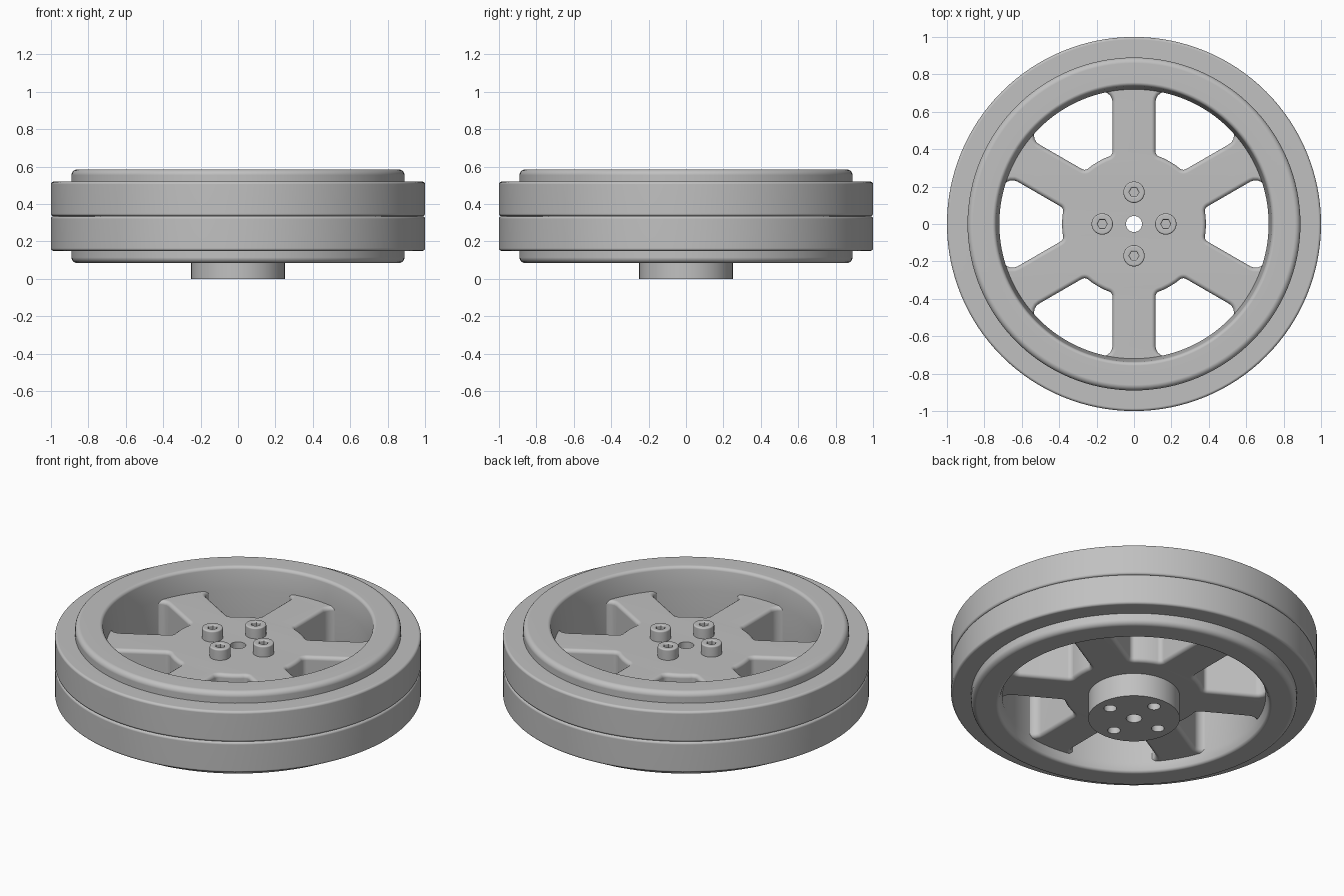
import bpy, bmesh
from math import sin, cos, asin, radians, tau
from mathutils import Vector

cube = bpy.data.objects.get("Cube")
if cube:
    bpy.data.objects.remove(cube, do_unlink=True)

SPOKES = 6
HALF_SPOKE = 0.115
PLATE_BOTTOM, PLATE_TOP = 0.14, 0.455
BOLT_CIRCLE = 0.17

grey = bpy.data.materials.new("light_grey")
grey.use_nodes = True
colour = (0.53, 0.53, 0.53, 1)
grey.diffuse_color = colour
grey.node_tree.nodes["Principled BSDF"].inputs["Base Color"].default_value = colour


def polar(radius, angle):
    return Vector((radius * cos(angle), radius * sin(angle)))


def circle(radius, sides, centre=(0, 0)):
    return [Vector(centre) + polar(radius, tau * i / sides) for i in range(sides)]


def rounded(corners, steps=5):
    """Closed outline from (point, radius) pairs, each corner a true arc."""
    out = []
    for i, (p, radius) in enumerate(corners):
        p = Vector(p)
        if not radius:
            out.append(p)
            continue
        a = (Vector(corners[i - 1][0]) - p).normalized()
        b = (Vector(corners[(i + 1) % len(corners)][0]) - p).normalized()
        half = a.angle(b) / 2
        reach = radius * cos(half) / sin(half)
        start, end = p + a * reach, p + b * reach
        for k in range(steps + 1):
            t = k / steps
            wa, wp, wb = (1 - t) ** 2, 2 * sin(half) * t * (1 - t), t * t
            out.append((start * wa + p * wp + end * wb) / (wa + wp + wb))
    return out


def finish(name, mesh):
    obj = bpy.data.objects.new(name, mesh)
    bpy.context.collection.objects.link(obj)
    mesh.materials.clear()
    mesh.materials.append(grey)
    for other in bpy.context.selected_objects:
        other.select_set(False)
    obj.select_set(True)
    bpy.context.view_layer.objects.active = obj
    bpy.ops.object.shade_smooth_by_angle(angle=radians(35))
    return obj


def keep_flats_flat(obj):
    mod = obj.modifiers.new("Flat caps", 'WEIGHTED_NORMAL')
    mod.keep_sharp = True


def lathe(name, outline, sides=128):
    """Spin a closed (radius, height) outline about z."""
    bm = bmesh.new()
    rings = [[bm.verts.new((*polar(p.x, tau * i / sides), p.y)) for p in outline]
             for i in range(sides)]
    count = len(outline)
    for i in range(sides):
        a, b = rings[i], rings[(i + 1) % sides]
        for j in range(count):
            k = (j + 1) % count
            bm.faces.new((a[j], b[j], b[k], a[k]))
    bmesh.ops.recalc_face_normals(bm, faces=bm.faces)
    mesh = bpy.data.meshes.new(name)
    bm.to_mesh(mesh)
    bm.free()
    obj = finish(name, mesh)
    keep_flats_flat(obj)
    return obj


def evaluated_mesh(obj):
    bpy.context.view_layer.update()
    return bpy.data.meshes.new_from_object(
        obj.evaluated_get(bpy.context.evaluated_depsgraph_get()))


def slab(name, loops, bottom, top, bevel=0.0, bore=0.0):
    """Extrude an outline with holes, round its edges, drill its centre."""
    curve = bpy.data.curves.new(name, 'CURVE')
    curve.dimensions = '2D'
    curve.fill_mode = 'BOTH'
    curve.extrude = (top - bottom) / 2 - bevel
    curve.bevel_depth = bevel
    curve.bevel_resolution = 3
    curve.offset = -bevel
    for loop in loops:
        spline = curve.splines.new('POLY')
        spline.points.add(len(loop) - 1)
        for point, p in zip(spline.points, loop):
            point.co = (p.x, p.y, 0, 1)
        spline.use_cyclic_u = True
    temp = bpy.data.objects.new("outline", curve)
    bpy.context.collection.objects.link(temp)
    mesh = evaluated_mesh(temp)
    bpy.data.objects.remove(temp, do_unlink=True)

    bm = bmesh.new()
    bm.from_mesh(mesh)
    bmesh.ops.remove_doubles(bm, verts=bm.verts, dist=0.0002)
    bmesh.ops.translate(bm, verts=bm.verts, vec=(0, 0, (top + bottom) / 2))
    bmesh.ops.recalc_face_normals(bm, faces=bm.faces)
    bm.to_mesh(mesh)
    bm.free()
    obj = finish(name, mesh)
    if bore:
        cutter = slab("bore_cutter", [circle(bore, 32)], bottom - 0.1, top + 0.1)
        cutter.hide_render = True
        mod = obj.modifiers.new("Bore", 'BOOLEAN')
        mod.operation, mod.solver, mod.object = 'DIFFERENCE', 'EXACT', cutter
        drilled = evaluated_mesh(obj)
        for old in (obj, cutter):
            bpy.data.objects.remove(old, do_unlink=True)
        obj = finish(name, drilled)
    keep_flats_flat(obj)
    return obj


def window(direction):
    """Opening between two neighbouring spokes."""
    def arc(radius, fillet, steps, sign):
        span = tau / SPOKES / 2 - asin(HALF_SPOKE / radius)
        return [(polar(radius, direction + sign * span * (2 * i / steps - 1)),
                 fillet if i in (0, steps) else 0) for i in range(steps + 1)]
    return rounded(arc(0.385, 0.03, 4, -1) + arc(0.73, 0.055, 6, 1))


# Rim: deep ring with soft shoulders and a slightly flared inner wall
lathe("rim", rounded([
    ((0.74, 0.085), 0.02), ((0.89, 0.085), 0.03),
    ((0.89, 0.585), 0.03), ((0.74, 0.585), 0.02),
    ((0.72, PLATE_TOP), 0), ((0.72, PLATE_BOTTOM), 0)]))

# Two tyre bands that meet in a thin groove
for name, low in (("lower_tyre", 0.15), ("upper_tyre", 0.335)):
    high = low + 0.185
    lathe(name, rounded([((0.87, low), 0), ((1, low), 0.014),
                         ((1, high), 0.014), ((0.87, high), 0)]))

# Hub plate with six spokes
windows = [window(tau * i / SPOKES) for i in range(SPOKES)]
slab("spoke_plate", [circle(0.8, 96)] + windows,
     PLATE_BOTTOM, PLATE_TOP, bevel=0.022, bore=0.043)

# Mounting boss under the hub, with bolt holes
bolts = [polar(BOLT_CIRCLE, tau * i / 4) for i in range(4)]
slab("mounting_boss",
     [circle(0.25, 96), circle(0.043, 32)] + [circle(0.035, 24, b) for b in bolts],
     0, PLATE_BOTTOM + 0.001)

# Socket screws on top of the hub
for i, b in enumerate(bolts, 1):
    slab(f"screw_head_{i}", [circle(0.057, 40, b), circle(0.026, 6, b)],
         PLATE_TOP - 0.01, 0.52, bevel=0.008)
    slab(f"screw_socket_floor_{i}", [circle(0.04, 24, b)], PLATE_TOP - 0.005, 0.48)
